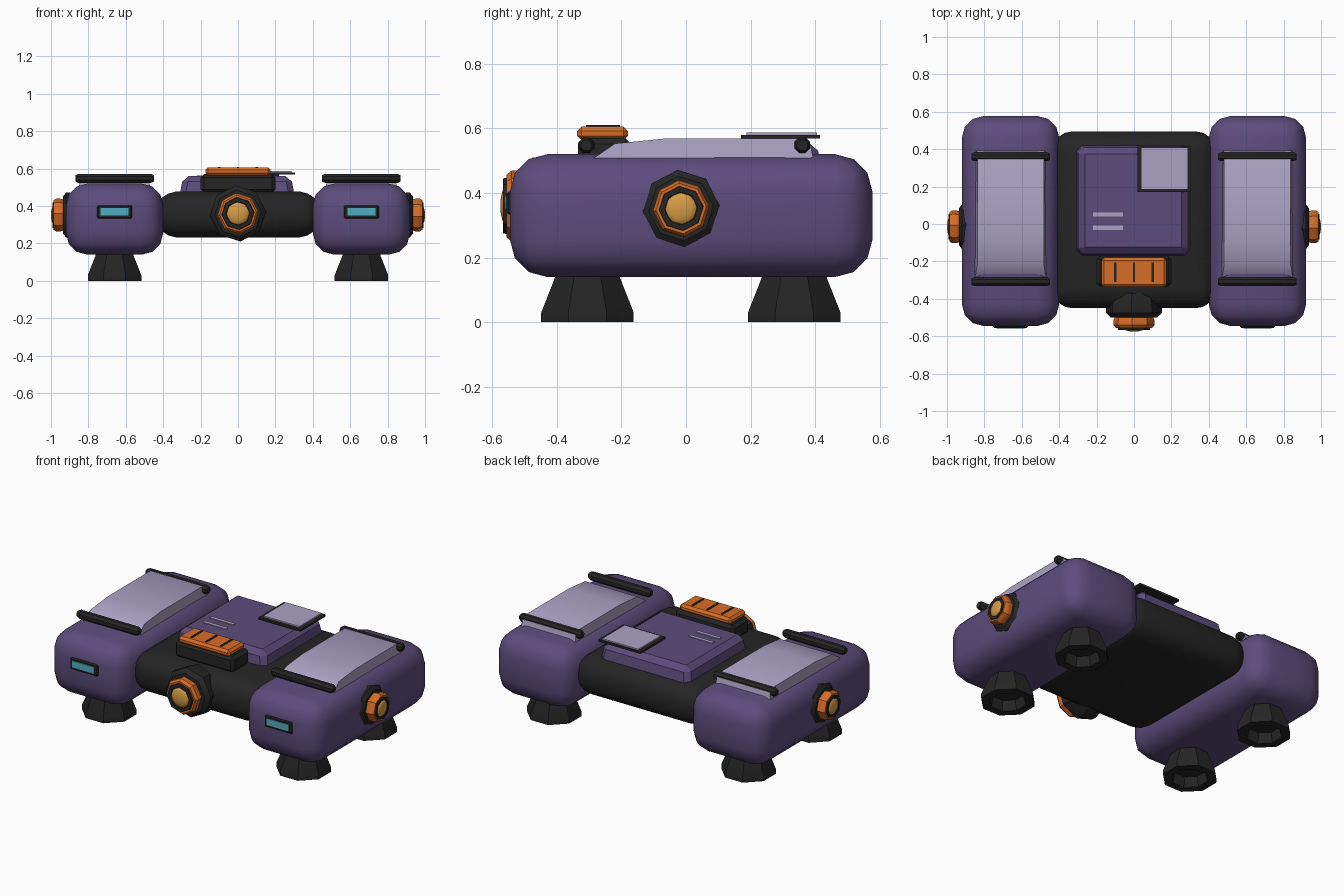
import bpy, bmesh, math
from mathutils import Matrix, Vector

if "Cube" in bpy.data.objects:
    bpy.data.objects.remove(bpy.data.objects["Cube"])


def material(name, rgb):
    m = bpy.data.materials.new(name)
    m.diffuse_color = (*rgb, 1)
    m.use_nodes = True
    m.node_tree.nodes["Principled BSDF"].inputs["Base Color"].default_value = m.diffuse_color
    return m


PURPLE = material("purple", (0.105, 0.072, 0.200))
LAVENDER = material("lavender", (0.400, 0.360, 0.550))
BLACK = material("black", (0.018, 0.018, 0.018))
ORANGE = material("orange", (0.680, 0.150, 0.020))
AMBER = material("amber", (0.680, 0.330, 0.060))
CYAN = material("cyan", (0.080, 0.420, 0.520))


def finish(bm, name, mat, angle=35):
    bmesh.ops.recalc_face_normals(bm, faces=bm.faces)
    mesh = bpy.data.meshes.new(name)
    bm.to_mesh(mesh)
    bm.free()
    mesh.materials.append(mat)
    ob = bpy.data.objects.new(name, mesh)
    bpy.context.collection.objects.link(ob)
    bpy.ops.object.select_all(action='DESELECT')
    ob.select_set(True)
    bpy.context.view_layer.objects.active = ob
    if angle:
        bpy.ops.object.shade_smooth_by_angle(angle=math.radians(angle))
    return ob


def box(name, mat, lo, hi, bevel=0, segments=1, top=(1, 1), angle=35):
    """Box between two corners, optionally bevelled and narrowed at the top."""
    lo, hi = Vector(lo), Vector(hi)
    mid, size = (lo + hi) / 2, hi - lo
    bm = bmesh.new()
    bmesh.ops.create_cube(bm, size=1)
    for v in bm.verts:
        v.co = Vector(a * b for a, b in zip(v.co, size))
        if v.co.z > 0:
            v.co.x *= top[0]
            v.co.y *= top[1]
    if bevel:
        bmesh.ops.bevel(bm, geom=bm.edges[:], offset=bevel, segments=segments,
                        profile=0.5, affect='EDGES', clamp_overlap=True)
    bmesh.ops.translate(bm, verts=bm.verts, vec=mid)
    return finish(bm, name, mat, angle)


def lathe(name, mat, profile, matrix, sides=8, turn=0.0, angle=35):
    """Spin (radius, height) points around local z and place with a matrix."""
    bm = bmesh.new()
    rings = []
    for r, h in profile:
        if r == 0:
            rings.append([bm.verts.new((0, 0, h))] * sides)
        else:
            rings.append([bm.verts.new((r * math.cos(turn + math.tau * i / sides),
                                        r * math.sin(turn + math.tau * i / sides), h))
                          for i in range(sides)])
    for a, b in zip(rings, rings[1:]):
        for i in range(sides):
            j = (i + 1) % sides
            bm.faces.new(list(dict.fromkeys((a[i], a[j], b[j], b[i]))))
    bm.transform(matrix)
    return finish(bm, name, mat, angle)


def nozzle(name, matrix, s, flange, body, tip):
    """Black flange, orange collar, dark rim and amber dome; heights along local z."""
    t = math.radians(5)
    lathe(name + "_flange", BLACK,
          [(0, -0.06), (0.13 * s, -0.06), (0.15 * s, 0.01), (0.15 * s, flange * 0.65),
           (0.125 * s, flange), (0, flange)], matrix, turn=t)
    lathe(name + "_collar", ORANGE,
          [(0.10 * s, flange - 0.01), (0.11 * s, flange + 0.015), (0.11 * s, body - 0.015),
           (0.098 * s, body), (0, body)], matrix, turn=t)
    lathe(name + "_rim", BLACK,
          [(0.09 * s, body - 0.01), (0.085 * s, tip - 0.008), (0.065 * s, tip - 0.008),
           (0.06 * s, body), (0, body)], matrix, turn=t)
    dome = [(0.065 * s * math.cos(a), body - 0.004 + (tip - body + 0.004) * math.sin(a))
            for a in (0, 0.4, 0.8, 1.2)]
    lathe(name + "_dome", AMBER, dome + [(0, tip)], matrix, sides=12, angle=60)


# Central body, bulging slightly toward the middle
body = box("central_body", BLACK, (-0.44, -0.45, 0.22), (0.44, 0.495, 0.49), 0.11, 4, angle=50)
for v in body.data.vertices:
    bulge = 1 - 0.16 * (abs(v.co.x) / 0.44) ** 2
    v.co.z = 0.355 + (v.co.z - 0.355) * bulge

# Top panel with two stripes
box("top_panel", PURPLE, (-0.315, -0.175, 0.44), (0.305, 0.425, 0.56), 0.03, 1, (0.93, 0.93), 20)
for y in (-0.02, 0.05):
    box("panel_stripe", LAVENDER, (-0.22, y - 0.011, 0.557), (-0.06, y + 0.011, 0.564), angle=0)

# Raised square plate at the rear right of the panel
box("plate_support", BLACK, (0.10, 0.25, 0.55), (0.22, 0.35, 0.573), angle=0)
box("plate_frame", BLACK, (0.02, 0.17, 0.568), (0.305, 0.415, 0.580), angle=0)
box("plate_surface", LAVENDER, (0.04, 0.188, 0.580), (0.285, 0.405, 0.588), angle=0)

# Vent block ahead of the panel
box("vent_base", BLACK, (-0.20, -0.335, 0.47), (0.20, -0.17, 0.57), 0.018, angle=20)
box("vent_cover", ORANGE, (-0.175, -0.337, 0.563), (0.175, -0.18, 0.606), 0.014, angle=20)
for x in (-0.1, 0, 0.1):
    box("vent_slot", BLACK, (x - 0.006, -0.31, 0.602), (x + 0.006, -0.205, 0.610), angle=0)

# Front nozzle
nozzle("front_nozzle", Matrix.Translation((0, -0.43, 0.36)) @ Matrix.Rotation(math.pi / 2, 4, 'X'),
       1.0, 0.07, 0.125, 0.145)

for side, s in (("left", -1), ("right", 1)):
    cx = 0.66 * s

    # Side pod
    box(side + "_pod", PURPLE, (cx - 0.26, -0.545, 0.14), (cx + 0.26, 0.577, 0.52),
        0.115, 3, angle=50)

    # Canopy: side profile swept across the pod, narrower at the top
    profile = [(-0.31, 0.48), (-0.29, 0.505), (-0.22, 0.553), (-0.06, 0.569),
               (0.35, 0.569), (0.385, 0.55), (0.40, 0.48)]
    bm = bmesh.new()
    sides = [[bm.verts.new((cx + e * (0.19 - 0.012 * (z > 0.52)), y, z)) for y, z in profile]
             for e in (-1, 1)]
    for loop in sides:
        bm.faces.new(loop)
    for i in range(len(profile)):
        j = (i + 1) % len(profile)
        bm.faces.new((sides[0][i], sides[0][j], sides[1][j], sides[1][i]))
    finish(bm, side + "_canopy", LAVENDER, 30)

    # Cross bars over the canopy
    for part, y in (("front", -0.308), ("rear", 0.36)):
        bar = Matrix.Translation((cx, y, 0.548)) @ Matrix.Rotation(math.pi / 2, 4, 'Y')
        lathe(f"{side}_{part}_bar", BLACK,
              [(0, -0.21), (0.018, -0.21), (0.026, -0.195), (0.026, 0.195),
               (0.018, 0.21), (0, 0.21)], bar, turn=math.pi / 8)

    # Headlight
    box(side + "_light_frame", BLACK, (cx - 0.093, -0.555, 0.334), (cx + 0.093, -0.53, 0.404),
        0.006, angle=0)
    box(side + "_light", CYAN, (cx - 0.075, -0.560, 0.350), (cx + 0.075, -0.553, 0.390), angle=0)

    # Outer nozzle
    nozzle(side + "_nozzle",
           Matrix.Translation((0.89 * s, -0.015, 0.352)) @ Matrix.Rotation(s * math.pi / 2, 4, 'Y'),
           0.8, 0.045, 0.097, 0.11)

    # Flared feet, hollow underneath
    for part, y in (("front", -0.305), ("rear", 0.335)):
        lathe(f"{side}_{part}_foot", BLACK,
              [(0, 0.18), (0.10, 0.18), (0.11, 0.135), (0.155, 0.03), (0.155, 0.0),
               (0.105, 0.0), (0.09, 0.06), (0, 0.06)],
              Matrix.Translation((cx, y, 0)), turn=math.pi / 8)
